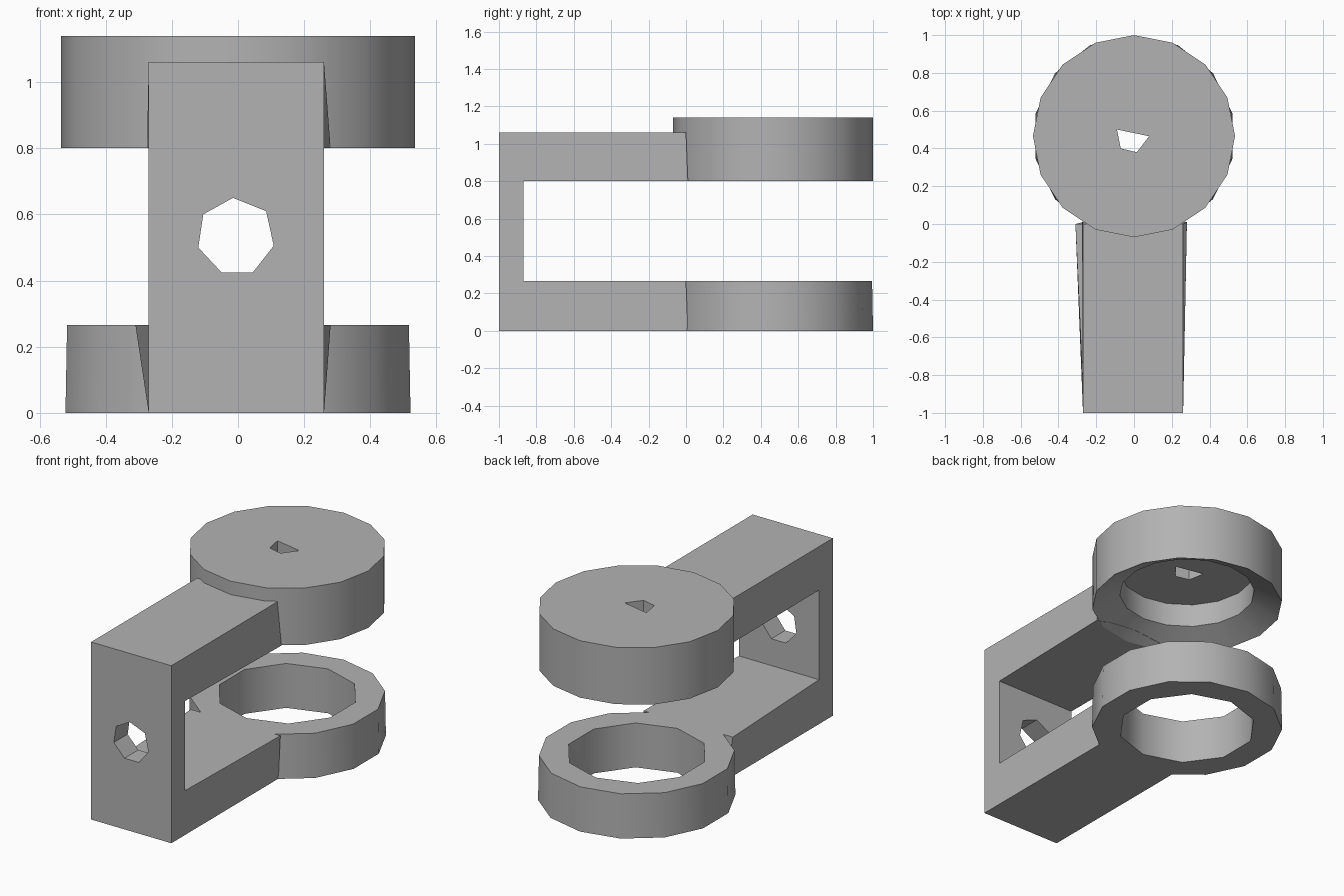
import bpy, bmesh
from math import sin, cos, pi, radians

default = bpy.data.objects.get("Cube")
if default:
    bpy.data.objects.remove(default)

GREY = (0.45, 0.45, 0.45, 1)
grey = bpy.data.materials.new("plain grey")
grey.use_nodes = True
grey.diffuse_color = GREY
grey.node_tree.nodes["Principled BSDF"].inputs["Base Color"].default_value = GREY

CENTRE_Y = 0.465   # shared axis of the disc and the ring


def circle(radius, z, sides):
    """Ring of points around the shared axis, one of them at the back."""
    step = 2 * pi / sides
    return [(radius * sin(i * step), CENTRE_Y + radius * cos(i * step), z)
            for i in range(sides)]


def loft(name, rings):
    """Join equal rings with side faces and cap both ends."""
    bm = bmesh.new()
    rows = [[bm.verts.new(p) for p in ring] for ring in rings]
    for a, b in zip(rows, rows[1:]):
        for i in range(len(a)):
            j = (i + 1) % len(a)
            bm.faces.new((a[i], a[j], b[j], b[i]))
    bm.faces.new(rows[0])
    bm.faces.new(rows[-1])
    bmesh.ops.recalc_face_normals(bm, faces=bm.faces)
    mesh = bpy.data.meshes.new(name)
    bm.to_mesh(mesh)
    bm.free()
    mesh.materials.append(grey)
    obj = bpy.data.objects.new(name, mesh)
    bpy.context.collection.objects.link(obj)
    return obj


def activate(obj):
    bpy.ops.object.select_all(action='DESELECT')
    obj.select_set(True)
    bpy.context.view_layer.objects.active = obj


def cut(obj, cutter):
    """Subtract the cutter and remove it."""
    cutter.hide_render = True
    mod = obj.modifiers.new("cut", 'BOOLEAN')
    mod.operation = 'DIFFERENCE'
    mod.solver = 'EXACT'
    mod.object = cutter
    activate(obj)
    bpy.ops.object.modifier_apply(modifier=mod.name)
    bpy.data.objects.remove(cutter)


# C-shaped bracket, its arms flaring slightly where they meet the round parts
profile = [(-1, 0), (0.01, 0), (0, 0.265), (-0.87, 0.265),
           (-0.87, 0.8), (0.01, 0.8), (0, 1.06), (-1, 1.06)]
flare_left = {2: 0.04, 5: 0.005}
flare_right = {2: 0.02, 5: 0.02}
bracket = loft("bracket", [
    [(-0.27 - flare_left.get(i, 0), y, z) for i, (y, z) in enumerate(profile)],
    [(0.26 + flare_right.get(i, 0), y, z) for i, (y, z) in enumerate(profile)]])

# Seven-sided hole through the front wall
hole = [(-0.015, 0.65), (0.085, 0.61), (0.108, 0.505), (0.045, 0.425),
        (-0.05, 0.425), (-0.12, 0.5), (-0.105, 0.6)]
cut(bracket, loft("wall_hole_cutter",
                  [[(x, y, z) for x, z in hole] for y in (-1.1, -0.8)]))

# Hollow of the disc also trims the end of the upper arm
cut(bracket, loft("arm_trim_cutter", [
    circle(0.55, 0.79, 16), circle(0.38, 0.88, 16), circle(0.38, 1.02, 16)]))

# Upper disc: outer wall, conical underside and a stepped recess
disc = loft("upper_disc", [
    circle(0.535, 1.14, 16), circle(0.535, 0.8, 16),
    circle(0.38, 0.88, 16), circle(0.38, 1.02, 16)])
pin = [(-0.09, 0.5), (0.08, 0.465), (0.015, 0.38), (-0.07, 0.4)]
cut(disc, loft("pin_hole_cutter",
               [[(x, y, z) for x, y in pin] for z in (0.95, 1.2)]))

# Lower ring with a ten-sided opening
ring = loft("lower_ring", [circle(0.535, 0, 14), circle(0.53, 0.265, 14)])
cut(ring, loft("ring_hole_cutter", [circle(0.385, -0.1, 10), circle(0.385, 0.4, 10)]))

for part, angle in ((bracket, 15), (disc, 30), (ring, 40)):
    activate(part)
    bpy.ops.object.shade_smooth_by_angle(angle=radians(angle))
